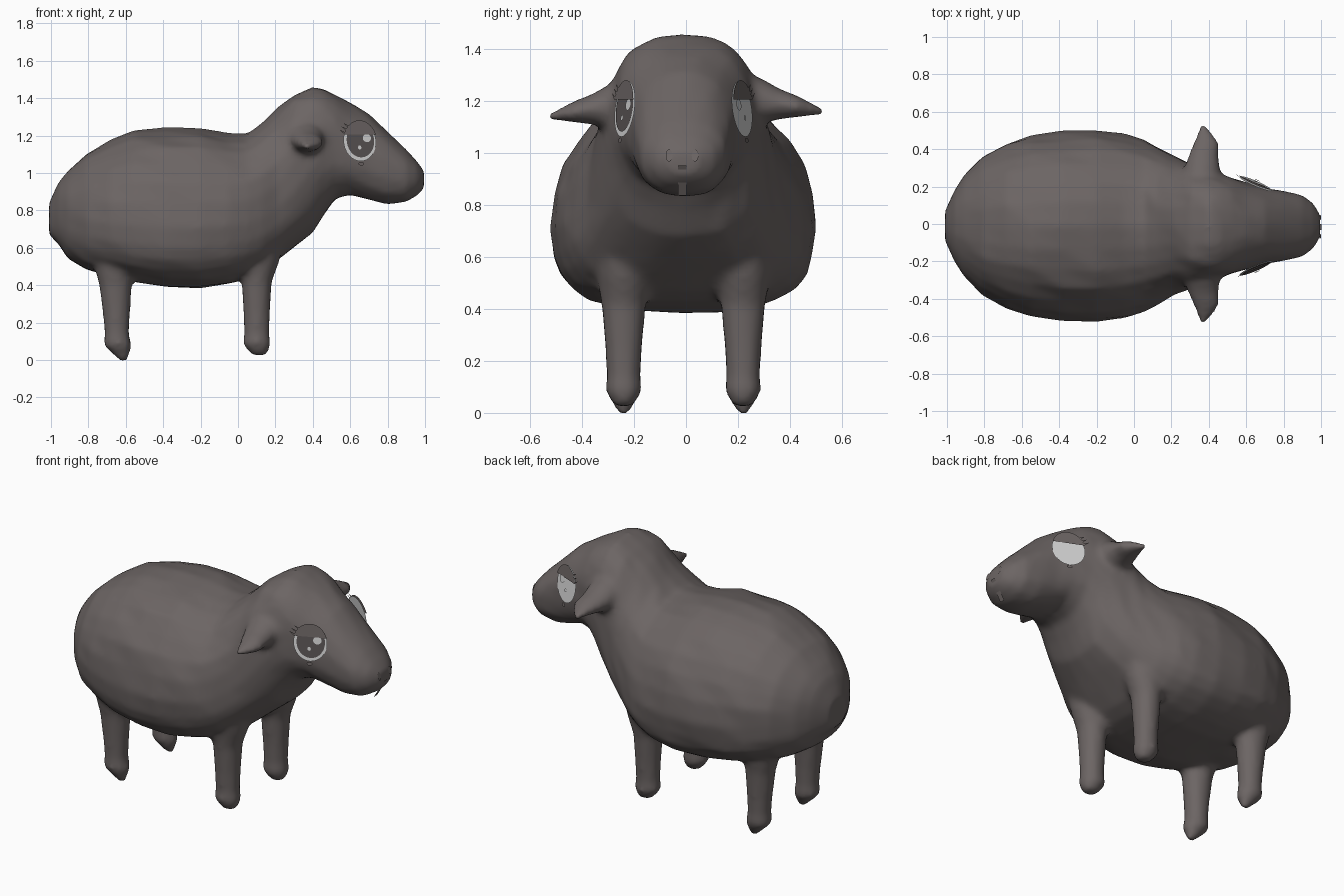
import bpy, bmesh, math, random
from mathutils import Vector, Matrix

random.seed(4)
if "Cube" in bpy.data.objects:
    bpy.data.objects.remove(bpy.data.objects["Cube"])


def material(name, rgb):
    m = bpy.data.materials.new(name)
    m.use_nodes = True
    m.diffuse_color = (*rgb, 1)
    m.node_tree.nodes["Principled BSDF"].inputs["Base Color"].default_value = (*rgb, 1)
    return m


WOOL = material("warm grey wool", (0.15, 0.13, 0.127))
WHITE = material("eye white", (0.66, 0.66, 0.66))
IRIS = material("dark iris", (0.1, 0.088, 0.088))
CENTRE = -0.01          # the body sits slightly off the middle


def make_object(name, bm, mat):
    mesh = bpy.data.meshes.new(name)
    bm.to_mesh(mesh)
    bm.free()
    mesh.materials.append(mat)
    obj = bpy.data.objects.new(name, mesh)
    bpy.context.collection.objects.link(obj)
    return obj


def loft(bm, rings):
    """Skin a list of equal point loops and cap both ends."""
    loops = [[bm.verts.new(p) for p in ring] for ring in rings]
    n = len(loops[0])
    for a, b in zip(loops, loops[1:]):
        for i in range(n):
            j = (i + 1) % n
            bm.faces.new((a[i], a[j], b[j], b[i]))
    bm.faces.new(loops[0][::-1])
    bm.faces.new(loops[-1])


def ellipse(centre, u, v, n=14):
    c, u, v = Vector(centre), Vector(u), Vector(v)
    angles = [2 * math.pi * i / n for i in range(n)]
    return [c + u * math.cos(a) + v * math.sin(a) for a in angles]


def body_ring(x, top, mid, low, width, n=28):
    """Cross-section with a full belly, a flat crown and slight lumps."""
    crown = 0.75 if 0.25 < x < 0.55 else 0.92
    belly = 0.72 if x < 0.35 else 0.84
    ring = []
    for i in range(n):
        a = 2 * math.pi * i / n
        c, s = math.cos(a), math.sin(a)
        power, height = (crown, top - mid) if s > 0 else (belly, low - mid)
        y = math.copysign(abs(c) ** power, c) * width
        z = abs(s) ** power * height
        k = 1 + random.uniform(-0.015, 0.015)
        ring.append(Vector((x, CENTRE + y * k, mid + z * k)))
    return ring


# Torso, neck and head: x, top, widest height, bottom, half width
PROFILE = [
    (-1.01, 0.84, 0.75, 0.67, 0.08), (-0.96, 0.95, 0.76, 0.62, 0.19),
    (-0.91, 1.01, 0.76, 0.545, 0.27), (-0.81, 1.105, 0.75, 0.48, 0.37),
    (-0.68, 1.18, 0.73, 0.45, 0.44), (-0.55, 1.225, 0.72, 0.415, 0.48),
    (-0.38, 1.24, 0.71, 0.39, 0.505), (-0.2, 1.24, 0.71, 0.385, 0.51),
    (-0.05, 1.21, 0.72, 0.405, 0.49), (0.05, 1.205, 0.73, 0.43, 0.46),
    (0.13, 1.265, 0.76, 0.47, 0.42), (0.21, 1.345, 0.81, 0.53, 0.375),
    (0.3, 1.42, 0.9, 0.6, 0.335), (0.4, 1.46, 1.03, 0.68, 0.3),
    (0.46, 1.445, 1.1, 0.78, 0.278), (0.52, 1.415, 1.12, 0.86, 0.258),
    (0.6, 1.38, 1.1, 0.885, 0.235), (0.7, 1.315, 1.07, 0.855, 0.205),
    (0.8, 1.22, 1.03, 0.83, 0.188), (0.9, 1.125, 0.99, 0.845, 0.165),
    (0.96, 1.06, 0.98, 0.88, 0.12), (0.995, 1.01, 0.97, 0.92, 0.06),
]
bm = bmesh.new()
loft(bm, [body_ring(*p) for p in PROFILE])

# Legs: height, centre x, radius in x, radius in y
FRONT_LEG = [(0.65, 0.1, 0.15, 0.13), (0.52, 0.1, 0.12, 0.105), (0.42, 0.1, 0.082, 0.087),
             (0.25, 0.1, 0.072, 0.072), (0.14, 0.1, 0.068, 0.066), (0.085, 0.1, 0.076, 0.072),
             (0.025, 0.115, 0.04, 0.036)]
REAR_LEG = [(0.65, -0.66, 0.14, 0.13), (0.5, -0.66, 0.11, 0.1), (0.4, -0.655, 0.088, 0.082),
            (0.25, -0.65, 0.074, 0.07), (0.14, -0.648, 0.066, 0.065), (0.08, -0.645, 0.076, 0.07),
            (0.045, -0.63, 0.055, 0.048), (-0.008, -0.61, 0.016, 0.016)]
for side in (-1, 1):
    for leg in (FRONT_LEG, REAR_LEG):
        loft(bm, [ellipse((x, CENTRE + side * 0.23, z), (rx, 0, 0), (0, ry, 0))
                  for z, x, rx, ry in leg])

# Ears: distance out, centre x, centre height, half depth, half thickness
EAR = [(0.2, 0.36, 1.19, 0.12, 0.13), (0.3, 0.365, 1.19, 0.095, 0.085),
       (0.36, 0.37, 1.18, 0.082, 0.06), (0.43, 0.385, 1.17, 0.07, 0.042),
       (0.48, 0.38, 1.16, 0.045, 0.026), (0.53, 0.365, 1.15, 0.014, 0.014)]
for side in (-1, 1):
    loft(bm, [ellipse((x, side * d, z + side * 0.01), (rx, 0, 0), (0, 0, rz))
              for d, x, z, rx, rz in EAR])
bmesh.ops.recalc_face_normals(bm, faces=bm.faces)
body = make_object("sheep_body", bm, WOOL)

# Merge the overlapping parts into one soft skin
remesh = body.modifiers.new("merge", "REMESH")
remesh.mode = "VOXEL"
remesh.voxel_size = 0.018
remesh.use_smooth_shade = True
soften = body.modifiers.new("soften", "SMOOTH")
soften.factor = 0.5
soften.iterations = 6


# Flat plates for the eyes and the face marks
def plate(name, outline, frame, depth, mat):
    b = bmesh.new()
    b.faces.new([b.verts.new(frame @ Vector((x, y, depth))) for x, y in outline])
    return make_object(name, b, mat)


def oval(cx, cy, rx, ry, start=0, end=2 * math.pi, n=32):
    steps = n if end - start > 6 else n + 1
    angles = [start + (end - start) * i / n for i in range(steps)]
    return [(cx + rx * math.cos(a), cy + ry * math.sin(a)) for a in angles]


def plane_frame(origin, across, out):
    """Local x runs across, local y up, local z out of the face."""
    u = Vector(across).normalized()
    w = Vector(out)
    w = (w - u * w.dot(u)).normalized()
    v = w.cross(u)
    if v.z < 0:
        v = -v
    m = Matrix((u, v, w)).transposed().to_4x4()
    m.translation = Vector(origin)
    return m


for side, label in ((-1, "right"), (1, "left")):
    frame = plane_frame((0.65, CENTRE + side * 0.224, 1.17), (0.18, -side * 0.078, 0),
                        (0.35, side * 0.9, 0.13))
    plate(label + "_eye_white", oval(0, 0, 0.095, 0.108), frame, 0.002, WHITE)
    if side < 0:
        plate(label + "_iris", oval(0.003, 0.004, 0.08, 0.092), frame, 0.005, IRIS)
    plate(label + "_large_glint", oval(0.04, 0.016, 0.024, 0.022), frame, 0.008, WHITE)
    plate(label + "_small_glint", oval(-0.005, -0.035, 0.01, 0.011), frame, 0.008, WHITE)
    plate(label + "_eyelid", oval(0, 0, 0.097, 0.111, 0.32, math.pi - 0.32), frame, 0.011, WOOL)
    for i in range(3):
        x, y = -0.09 + i * 0.012, 0.035 + i * 0.018
        plate(f"{label}_eyelash_{i}", [(x, y), (x + 0.008, y + 0.01), (x - 0.03, y + 0.026)],
              frame, 0.012, WOOL)
    plate(label + "_lower_lash", oval(0, -0.122, 0.016, 0.01), frame, 0.006, WOOL)

# Nostrils and mouth line on the tip of the muzzle
muzzle = plane_frame((0.99, -0.015, 0.99), (0, 1, 0), (1, 0, 0.25))
for side, label in ((-1, "right"), (1, "left")):
    plate(label + "_nostril", oval(side * 0.05, 0, 0.013, 0.024), muzzle, 0.005, WOOL)
chin = plane_frame((0.965, -0.015, 0.9), (0, 1, 0), (1, 0, -0.6))
plate("mouth_line", [(-0.016, -0.07), (0.016, -0.07), (0.016, 0.065), (-0.016, 0.065)],
      chin, 0.005, WOOL)
